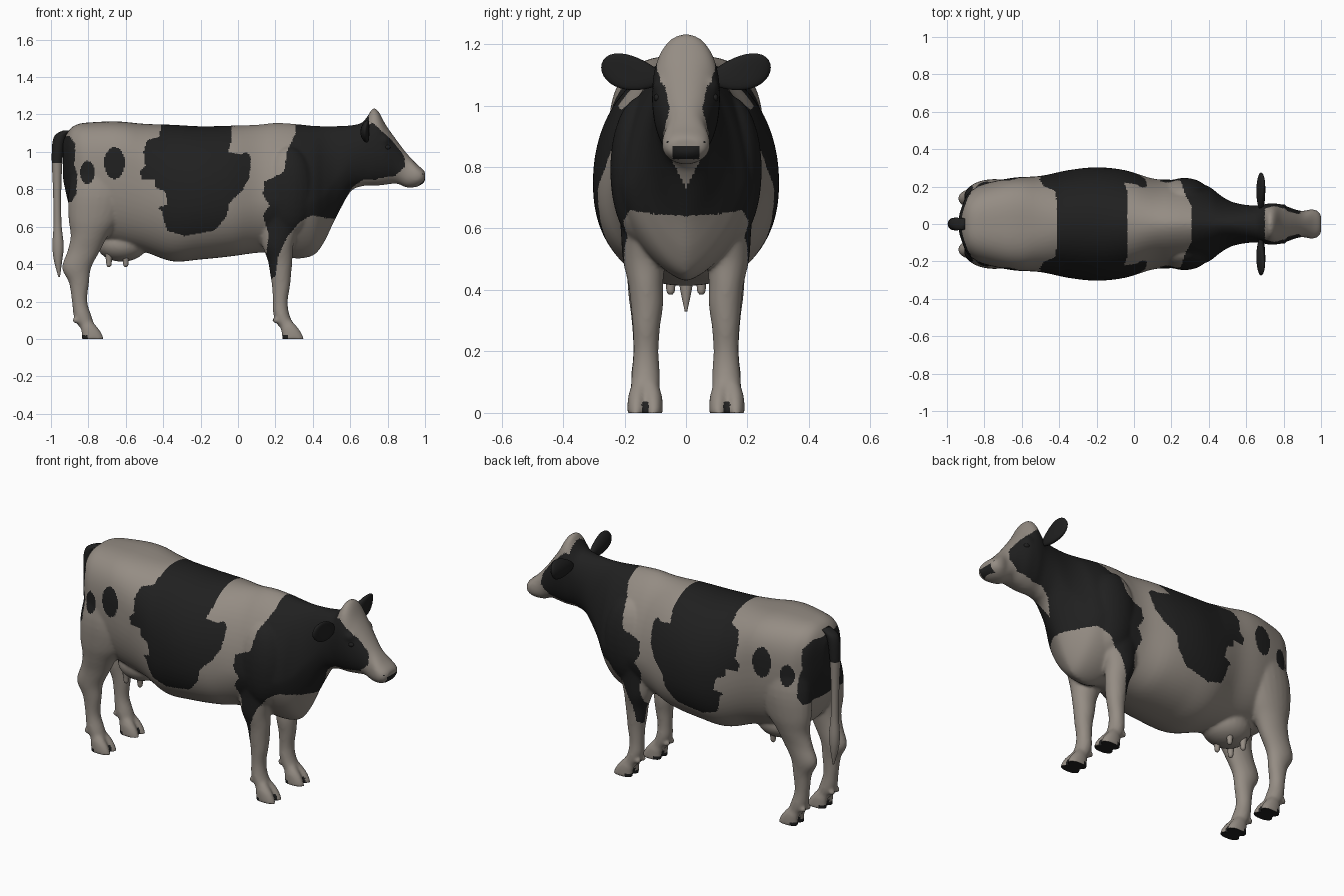
import bpy, bmesh, math
from mathutils import Matrix, Vector

def material(name, rgb):
    m = bpy.data.materials.new(name)
    m.diffuse_color = (*rgb, 1)
    return m

PALE = material("pale_hide", (0.30, 0.265, 0.23))
DARK = material("dark_hide", (0.0145, 0.0145, 0.0145))

def spline(rows, steps):
    """Catmull-Rom through rows of numbers."""
    out = []
    n = len(rows)
    for i in range(n - 1):
        a, b, c, d = rows[max(i - 1, 0)], rows[i], rows[i + 1], rows[min(i + 2, n - 1)]
        for k in range(steps):
            t = k / steps
            out.append([0.5 * (2 * q + (r - p) * t + (2 * p - 5 * q + 4 * r - s) * t * t
                               + (3 * q - p - 3 * r + s) * t ** 3)
                        for p, q, r, s in zip(a, b, c, d)])
    out.append(list(rows[-1]))
    return out

def loft(bm, rings):
    vr = [[bm.verts.new(p) for p in ring] for ring in rings]
    n = len(vr[0])
    for a, b in zip(vr, vr[1:]):
        for i in range(n):
            j = (i + 1) % n
            bm.faces.new((a[i], a[j], b[j], b[i]))
    bm.faces.new(vr[0][::-1])
    bm.faces.new(vr[-1])

def column(bm, rows, side=1, steps=4, n=24):
    """Vertical loft; rows are z, x, y, radius x, radius y."""
    rings = []
    for z, x, y, rx, ry in spline(rows, steps):
        rings.append([(x + rx * math.cos(2 * math.pi * i / n),
                       side * (y + ry * math.sin(2 * math.pi * i / n)), z) for i in range(n)])
    loft(bm, rings)

def ball(bm, c, r):
    m = Matrix.Translation(c) @ Matrix.Diagonal((*r, 1))
    bmesh.ops.create_uvsphere(bm, u_segments=24, v_segments=16, radius=1, matrix=m)

def finish(bm, name, mats):
    bmesh.ops.recalc_face_normals(bm, faces=bm.faces)
    me = bpy.data.meshes.new(name)
    bm.to_mesh(me)
    bm.free()
    ob = bpy.data.objects.new(name, me)
    bpy.context.collection.objects.link(ob)
    for m in mats:
        me.materials.append(m)
    me.shade_smooth()
    return ob

# Torso, neck and head: x, top, bottom, half width, height of widest point
TRUNK = [
    (-0.935, 1.06, 0.85, 0.05, 0.97), (-0.90, 1.12, 0.70, 0.145, 0.95),
    (-0.86, 1.147, 0.60, 0.185, 0.93), (-0.80, 1.157, 0.54, 0.215, 0.90),
    (-0.65, 1.163, 0.50, 0.247, 0.90), (-0.50, 1.15, 0.465, 0.257, 0.85),
    (-0.35, 1.145, 0.415, 0.288, 0.76), (-0.20, 1.137, 0.425, 0.303, 0.75),
    (-0.05, 1.14, 0.44, 0.288, 0.74), (0.10, 1.145, 0.46, 0.243, 0.74),
    (0.20, 1.155, 0.46, 0.237, 0.74), (0.30, 1.15, 0.43, 0.235, 0.74),
    (0.40, 1.14, 0.445, 0.20, 0.74), (0.46, 1.138, 0.515, 0.155, 0.77),
    (0.52, 1.138, 0.64, 0.12, 0.85), (0.60, 1.142, 0.785, 0.102, 0.95),
    (0.66, 1.155, 0.815, 0.10, 1.0), (0.695, 1.195, 0.82, 0.105, 1.03),
    (0.72, 1.232, 0.82, 0.11, 1.03), (0.75, 1.218, 0.82, 0.11, 1.03),
    (0.79, 1.145, 0.825, 0.104, 1.0), (0.85, 1.06, 0.83, 0.082, 0.95),
    (0.90, 0.995, 0.81, 0.07, 0.89), (0.95, 0.94, 0.812, 0.079, 0.875),
    (0.985, 0.91, 0.828, 0.068, 0.87), (1.0, 0.895, 0.845, 0.045, 0.87)]
# Section roundness along x: x, upper, lower (below 1 is boxy, above 1 is keeled)
ROUND = [(-1.1, .8, .87), (-.68, .7, .87), (-.58, .7, .87), (-.38, .95, .87), (0, 1.0, .9),
         (.15, 1.12, 1.1), (.3, 1.15, 1.35), (.48, 1.1, 1.35), (.62, .95, .95), (1.1, .87, .87)]

def roundness(x):
    for a, b in zip(ROUND, ROUND[1:]):
        if x <= b[0]:
            t = (x - a[0]) / (b[0] - a[0])
            return a[1] + t * (b[1] - a[1]), a[2] + t * (b[2] - a[2])

def power(v, e):
    return math.copysign(abs(v) ** e, v)

bm = bmesh.new()
rings = []
for x, zt, zb, w, zw in spline(TRUNK, 5):
    up, low = roundness(x)
    ring = []
    for i in range(64):
        a = 2 * math.pi * i / 64
        e = up if math.sin(a) > 0 else low
        c, s = power(math.cos(a), e), power(math.sin(a), e)
        ring.append((x, w * c, zw + s * ((zt - zw) if s > 0 else (zw - zb))))
    rings.append(ring)
loft(bm, rings)

# Legs: z, x, y, radius x, radius y
HIND = [(1.0, -0.72, 0.11, 0.15, 0.085), (0.80, -0.74, 0.14, 0.165, 0.098),
        (0.65, -0.765, 0.148, 0.142, 0.085), (0.55, -0.795, 0.145, 0.10, 0.068),
        (0.47, -0.825, 0.14, 0.087, 0.055), (0.38, -0.863, 0.137, 0.078, 0.05),
        (0.30, -0.85, 0.135, 0.054, 0.042), (0.20, -0.847, 0.133, 0.041, 0.039),
        (0.12, -0.83, 0.133, 0.048, 0.046), (0.06, -0.805, 0.133, 0.042, 0.046)]
FORE = [(0.85, 0.25, 0.13, 0.12, 0.085), (0.70, 0.24, 0.14, 0.125, 0.082),
        (0.60, 0.22, 0.14, 0.105, 0.073), (0.50, 0.213, 0.137, 0.083, 0.069),
        (0.42, 0.225, 0.131, 0.066, 0.057), (0.35, 0.228, 0.127, 0.057, 0.053),
        (0.28, 0.23, 0.129, 0.048, 0.045), (0.20, 0.226, 0.13, 0.04, 0.041),
        (0.13, 0.232, 0.131, 0.043, 0.046), (0.06, 0.263, 0.133, 0.042, 0.048)]
HOOVES = (-0.78, 0.29)
for side in (1, -1):
    for rows, hx in zip((HIND, FORE), HOOVES):
        column(bm, rows, side)
        # cloven toes and dew claws
        for dy in (-0.028, 0.028):
            column(bm, [(0.11, hx - 0.04, 0.133 + dy * 0.6, 0.025, 0.02),
                        (0.06, hx - 0.015, 0.133 + dy * 0.9, 0.046, 0.029),
                        (0.02, hx, 0.133 + dy, 0.056, 0.03),
                        (-0.008, hx + 0.004, 0.133 + dy, 0.06, 0.03)], side)
            ball(bm, (hx - 0.085, side * (0.133 + dy * 0.8), 0.10), (0.022, 0.016, 0.018))
    # shoulder and brow bulges
    ball(bm, (0.27, side * 0.145, 0.79), (0.14, 0.102, 0.24))
    ball(bm, (0.775, side * 0.075, 1.06), (0.04, 0.034, 0.035))
    ball(bm, (0.965, side * 0.045, 0.885), (0.025, 0.026, 0.022))
# udder
ball(bm, (-0.62, 0, 0.505), (0.135, 0.12, 0.092))
body = finish(bm, "body", [])

# Fuse the parts into one soft skin
mod = body.modifiers.new("fuse", 'REMESH')
mod.mode = 'VOXEL'
mod.voxel_size = 0.008
mod = body.modifiers.new("soften", 'SMOOTH')
mod.factor = 0.5
mod.iterations = 10
skin = bpy.data.meshes.new_from_object(
    body.evaluated_get(bpy.context.evaluated_depsgraph_get()))
body.modifiers.clear()
body.data = skin
skin.materials.clear()
skin.materials.append(PALE)
skin.materials.append(DARK)
for v in skin.vertices:
    v.co.z = max(v.co.z, 0)

# Dark patches as side outlines (x, z), same on both flanks
FLANK = [(-.39, 1.3), (-.04, 1.3), (-.035, 1.06), (-.055, 1.0), (.01, .985), (.045, 1.0),
         (.07, .97), (.06, .86), (.02, .79), (-.045, .73), (-.065, .65), (-.125, .58),
         (-.285, .55), (-.38, .58), (-.41, .69), (-.435, .70), (-.375, .72), (-.39, .79),
         (-.445, .81), (-.44, .85), (-.515, .85), (-.525, .895), (-.495, .925),
         (-.505, 1.0), (-.485, 1.065), (-.42, 1.08)]
NECK = [(.31, 1.3), (.31, 1.1), (.265, 1.01), (.245, .89), (.14, .84), (.135, .77), (.17, .715),
        (.135, .66), (.165, .555), (.145, .41), (.17, .32), (.20, .335), (.215, .44),
        (.26, .54), (.33, .625), (.39, .66), (.52, .64), (.59, .74), (.64, .82),
        (.757, .86), (.837, .87), (.896, .925), (.885, .985), (.82, 1.065),
        (.77, 1.11), (.715, 1.16), (.69, 1.3)]
RUMP = [(-1.1, 1.09), (-.90, 1.085), (-.87, 1.04), (-.875, .93), (-.86, .88),
        (-.865, .77), (-.89, .73), (-1.1, .73)]

def inside(poly, x, z):
    hit = False
    for (x1, z1), (x2, z2) in zip(poly, poly[1:] + poly[:1]):
        if (z1 > z) != (z2 > z) and x < x1 + (z - z1) * (x2 - x1) / (z2 - z1):
            hit = not hit
    return hit

def is_dark(c, normal):
    x, y, z = c.x, abs(c.y), c.z
    if z < 0.3:      # hoof soles, heels and clefts
        toe = x - HOOVES[x > 0]
        return ((z < 0.012 and normal.z < -0.5) or (z < 0.018 and toe < -0.02)
                or (z < 0.035 and abs(y - 0.133) < 0.011))
    if x > 0.95:     # nose
        return y < 0.042 and 0.826 < z < 0.870
    if x > 0.70 and y < 0.055 + max(0, z - 1.05) * 0.3:   # blaze
        return False
    if x > 0.5 and z < 0.85 and y < (z - 0.73) * 0.5:     # throat
        return False
    if z < 0.58 and x > 0.1 and y < 0.13:                 # inner foreleg
        return False
    for sx, sz, rx, rz in ((-0.805, 0.89, 0.038, 0.062), (-0.66, 0.94, 0.055, 0.085)):
        if ((x - sx) / rx) ** 2 + ((z - sz) / rz) ** 2 < 1:
            return True
    if x < -0.8:
        return inside(RUMP, x, z)
    return inside(FLANK if x < 0.1 else NECK, x, z)

for p in skin.polygons:
    p.material_index = int(is_dark(p.center, p.normal))
skin.shade_smooth()

# Tail, dark at the top
bm = bmesh.new()
column(bm, [(1.115, -0.905, 0, 0.03, 0.03), (1.08, -0.95, 0, 0.034, 0.034),
            (0.98, -0.966, 0, 0.03, 0.032), (0.80, -0.967, 0, 0.022, 0.024),
            (0.62, -0.965, 0, 0.021, 0.022), (0.50, -0.962, 0, 0.03, 0.028),
            (0.42, -0.962, 0, 0.022, 0.022), (0.33, -0.956, 0, 0.004, 0.004)], steps=8)
tail = finish(bm, "tail", [PALE, DARK])
for p in tail.data.polygons:
    p.material_index = int(p.center.z > 0.93)

# Ears, eyes, nostrils
for side, tag in ((1, "left"), (-1, "right")):
    bm = bmesh.new()
    ball(bm, (0, 0, 0), (0.024, 0.1, 0.056))
    for v in bm.verts:     # narrow root, cupped front, raised blunt tip
        t = v.co.y / 0.1
        v.co.z = v.co.z * (1 + 0.25 * t) + 0.018 * t
        v.co.x -= 0.012 * (1 - (v.co.z / 0.06) ** 2)
        v.co = Vector((v.co.x + 0.69, side * (v.co.y + 0.176), v.co.z + 1.106))
    finish(bm, "ear_" + tag, [DARK])
    bm = bmesh.new()
    ball(bm, (0.797, side * 0.093, 1.025), (0.018, 0.012, 0.013))
    finish(bm, "eye_" + tag, [DARK])
    bm = bmesh.new()
    ball(bm, (0.980, side * 0.052, 0.88), (0.012, 0.013, 0.008))
    finish(bm, "nostril_" + tag, [DARK])

# Teats
bm = bmesh.new()
for x in (-0.69, -0.60):
    for y in (-0.05, 0.05):
        column(bm, [(0.46, x, y, 0.022, 0.022), (0.42, x, y, 0.016, 0.016),
                    (0.395, x, y, 0.013, 0.013), (0.385, x, y, 0.006, 0.006)], n=12)
finish(bm, "teats", [PALE])
